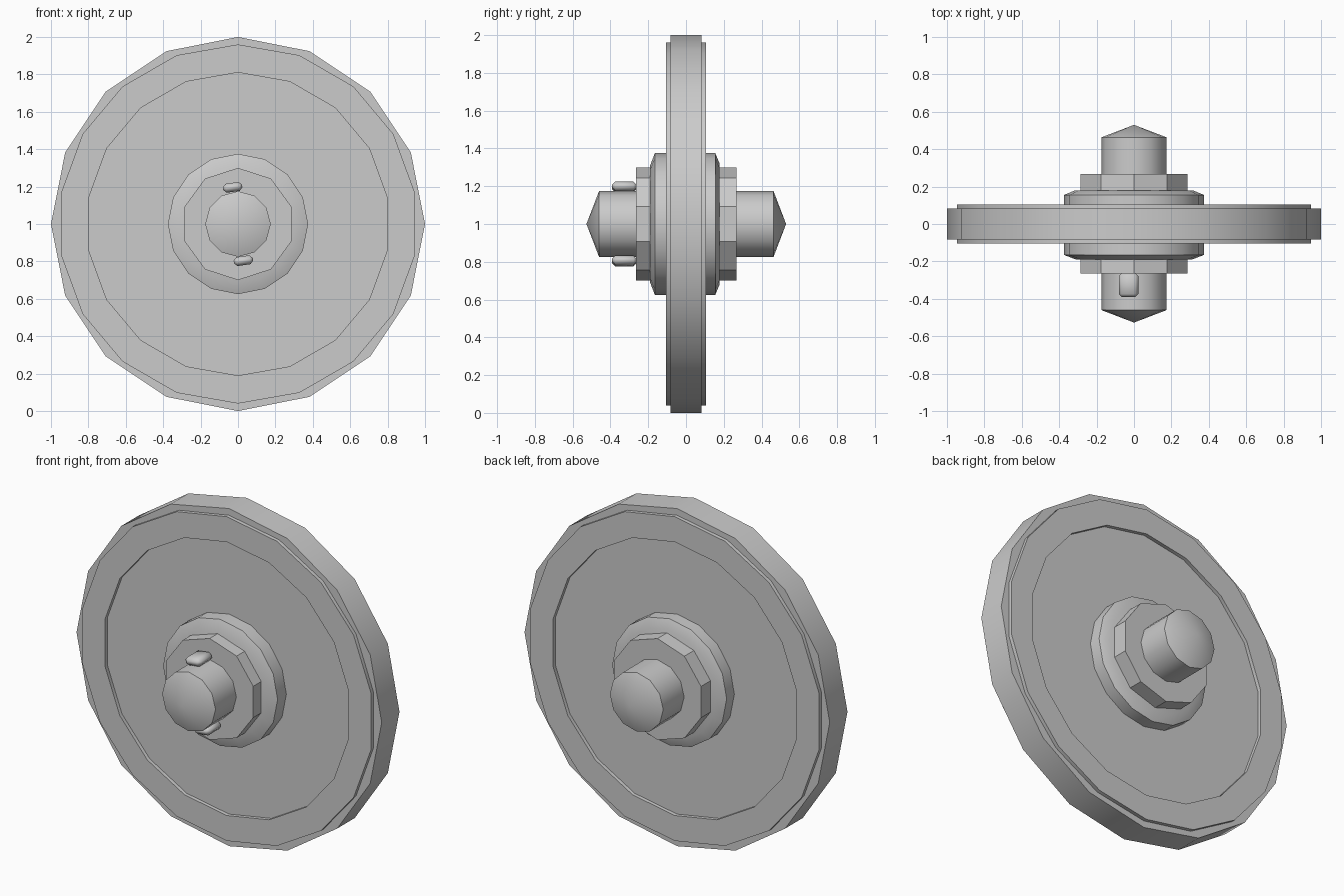
import bpy, bmesh
from math import sin, cos, tau, radians
from mathutils import Matrix

cube = bpy.data.objects.get("Cube")
if cube:
    bpy.data.objects.remove(cube, do_unlink=True)

metal = bpy.data.materials.new("plain_grey")
metal.use_nodes = True
GREY = (0.6, 0.6, 0.6, 1)
metal.diffuse_color = GREY
metal.node_tree.nodes["Principled BSDF"].inputs["Base Color"].default_value = GREY


def finish(name, bm, angle=33):
    bmesh.ops.recalc_face_normals(bm, faces=bm.faces)
    mesh = bpy.data.meshes.new(name)
    bm.to_mesh(mesh)
    bm.free()
    mesh.materials.append(metal)
    obj = bpy.data.objects.new(name, mesh)
    bpy.context.collection.objects.link(obj)
    bpy.ops.object.select_all(action="DESELECT")
    obj.select_set(True)
    bpy.context.view_layer.objects.active = obj
    bpy.ops.object.shade_smooth_by_angle(angle=radians(angle))
    return obj


def turned(name, profile, sides, closed=False):
    """Spin (radius, y) points around the axle line; zero radius makes a tip."""
    bm = bmesh.new()
    rings = []
    for r, y in profile:
        if r == 0:
            rings.append([bm.verts.new((0, y, 1))] * sides)
        else:
            rings.append([bm.verts.new((r * sin(tau * i / sides), y, 1 + r * cos(tau * i / sides)))
                          for i in range(sides)])
    pairs = list(zip(rings, rings[1:]))
    if closed:
        pairs.append((rings[-1], rings[0]))
    for a, b in pairs:
        for i in range(sides):
            j = (i + 1) % sides
            bm.faces.new(dict.fromkeys((a[i], a[j], b[j], b[i])))
    if not closed:
        for ring in (rings[0], rings[-1]):
            if ring[0] is not ring[1]:
                bm.faces.new(ring)
    return finish(name, bm)


# Main disc, with a raised band on each face
turned("disc", [(1, -0.083), (1, 0.083)], 16)
for name, s in (("front_band", -1), ("back_band", 1)):
    turned(name, [(0.81, s * 0.07), (0.81, s * 0.105), (0.96, s * 0.105), (0.96, s * 0.07)], 18, True)

# Stepped hub and pointed axle
turned("hub_flange", [(0.31, -0.19), (0.375, -0.165), (0.375, 0.155), (0.32, 0.178)], 16)
turned("hub_collar", [(0.3, -0.265), (0.3, 0.267)], 10)
turned("axle", [(0, -0.527), (0.175, -0.46), (0.175, 0.463), (0, 0.53)], 12)

# Small bevelled keys above and below the front axle
for name, s in (("upper_key", 1), ("lower_key", -1)):
    bm = bmesh.new()
    bmesh.ops.create_cube(bm, size=1)
    bmesh.ops.scale(bm, vec=(0.104, 0.13, 0.048), verts=bm.verts)
    bmesh.ops.bevel(bm, geom=bm.edges[:], offset=0.017, segments=1, affect="EDGES")
    key = finish(name, bm, 50)
    key.matrix_world = Matrix.Translation((-0.029 * s, -0.326, 1 + 0.196 * s)) @ Matrix.Rotation(radians(-8), 4, "Y")
